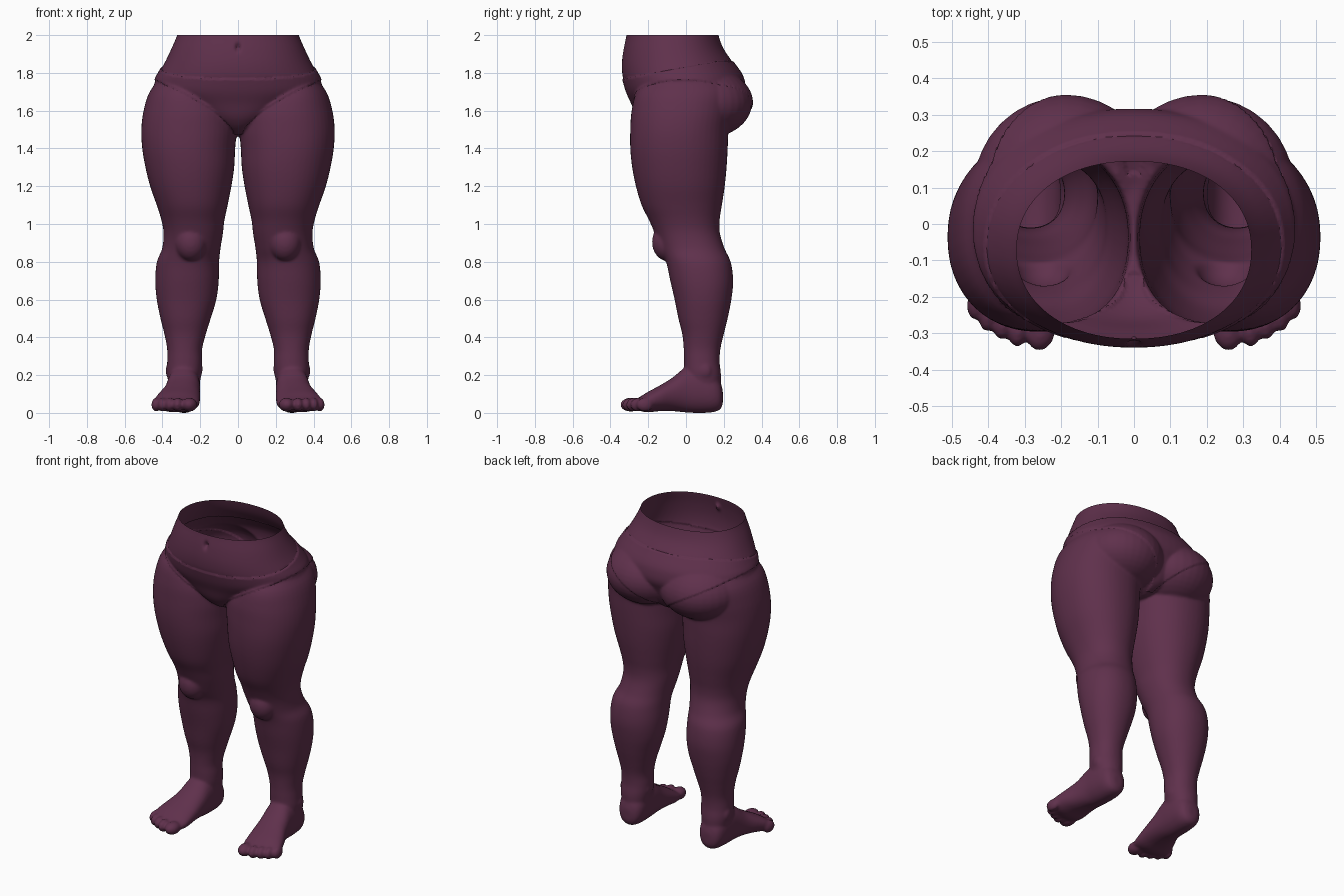
import bpy, bmesh, math
from mathutils import Matrix, Vector

if "Cube" in bpy.data.objects:
    bpy.data.objects.remove(bpy.data.objects["Cube"])

VOXEL = 0.008
bm = bmesh.new()


def spline(rows, steps=4):
    """Smoothly interpolate rows of numbers (Catmull-Rom)."""
    out = []
    for i in range(len(rows) - 1):
        a, b = rows[max(i - 1, 0)], rows[i]
        c, d = rows[i + 1], rows[min(i + 2, len(rows) - 1)]
        for s in range(steps):
            t = s / steps
            out.append([0.5 * (2 * q + (r - p) * t + (2 * p - 5 * q + 4 * r - w) * t * t
                               + (3 * q - p - 3 * r + w) * t ** 3)
                        for p, q, r, w in zip(a, b, c, d)])
    out.append(list(rows[-1]))
    return out


def loft(rows, place, power=2.0, n=48):
    """Skin rounded sections (pos, u0, u1, v0, v1); place maps (pos, u, v) to a point."""
    rings = []
    for pos, u0, u1, v0, v1 in spline(rows):
        ring = []
        for k in range(n):
            a = 2 * math.pi * k / n
            c, s = math.cos(a), math.sin(a)
            u = math.copysign(abs(c) ** (2 / power), c)
            v = math.copysign(abs(s) ** (2 / power), s)
            ring.append(bm.verts.new(place(pos, (u0 + u1) / 2 + u * (u1 - u0) / 2,
                                           (v0 + v1) / 2 + v * (v1 - v0) / 2)))
        rings.append(ring)
    for r, q in zip(rings, rings[1:]):
        for k in range(n):
            bm.faces.new((r[k], r[(k + 1) % n], q[(k + 1) % n], q[k]))
    bm.faces.new(rings[0])
    bm.faces.new(rings[-1])


def ball(center, radii, turn=0.0):
    m = (Matrix.Translation(center) @ Matrix.Rotation(turn, 4, 'Z')
         @ Matrix.Diagonal((*radii, 1)))
    bmesh.ops.create_uvsphere(bm, u_segments=32, v_segments=20, radius=1, matrix=m)


# leg: height, inner x, outer x, front y, back y
leg = [(0.08, .22, .35, .03, .18), (0.2, .195, .375, -.005, .185), (0.27, .19, .375, -.01, .178),
       (0.34, .19, .375, -.012, .182), (0.42, .17, .39, -.02, .2), (0.5, .145, .41, -.04, .22),
       (0.6, .115, .43, -.06, .24), (0.7, .102, .438, -.083, .25), (0.8, .1, .43, -.105, .237),
       (0.87, .093, .402, -.135, .205), (0.95, .08, .394, -.165, .18), (1.02, .072, .405, -.195, .178),
       (1.1, .055, .43, -.235, .19), (1.2, .035, .465, -.265, .205), (1.3, .02, .49, -.285, .215),
       (1.4, .015, .507, -.295, .221), (1.5, .008, .512, -.295, .225), (1.6, .02, .5, -.288, .24),
       (1.7, .08, .468, -.26, .24), (1.79, .16, .40, -.18, .18)]
# foot: y, inner x, outer x, sole z, upper z
foot = [(.195, .26, .31, .05, .12), (.18, .225, .345, .02, .17), (.14, .205, .365, .006, .22),
        (.07, .2, .373, .002, .25), (0, .2, .378, .005, .245), (-.07, .2, .395, .012, .19),
        (-.14, .2, .425, .012, .147), (-.2, .203, .445, .006, .115), (-.24, .208, .435, .012, .09),
        (-.275, .22, .395, .025, .07)]
# toes: x, y, half width, half length
toes = [(.257, -.292, .041, .056), (.317, -.29, .027, .048), (.36, -.272, .026, .046),
        (.4, -.25, .025, .046), (.433, -.218, .025, .045)]
for side in (1, -1):
    loft(leg, lambda p, u, v: (side * u, v, p), 2.15)
    loft(foot, lambda p, u, v: (side * u, p, v), 2.2)
    for x, y, w, l in toes:
        ball((side * x, y, .046), (w, l, .037), side * .12)
    # kneecap, ankle bones, calf and buttock
    ball((side * .25, -.095, .905), (.085, .085, .1))
    ball((side * .205, .09, .235), (.018, .035, .04))
    ball((side * .365, .1, .225), (.018, .035, .04))
    ball((side * .19, .1, 1.64), (.25, .25, .185))

# pelvis: height, half width, front y, back y
pelvis = [(1.468, .03, -.1, .1), (1.5, .09, -.19, .2), (1.56, .21, -.25, .25),
          (1.64, .36, -.285, .285), (1.7, .44, -.312, .31), (1.76, .438, -.33, .305),
          (1.8, .418, -.338, .288), (1.86, .385, -.339, .245), (1.93, .352, -.33, .198),
          (2.0, .322, -.315, .172), (2.05, .31, -.31, .165)]
loft([(z, -h, h, f, b) for z, h, f, b in pelvis], lambda p, u, v: (u, v, p), 2.15, 64)

bmesh.ops.recalc_face_normals(bm, faces=bm.faces)
mesh = bpy.data.meshes.new("lower_body")
bm.to_mesh(mesh)
bm.free()
body = bpy.data.objects.new("lower_body", mesh)
bpy.context.collection.objects.link(body)
bpy.context.view_layer.objects.active = body
body.select_set(True)

# fuse all parts into one soft skin
fuse = body.modifiers.new("fuse", 'REMESH')
fuse.mode = 'VOXEL'
fuse.voxel_size = VOXEL
soft = body.modifiers.new("soften", 'SMOOTH')
soft.factor = 0.5
soft.iterations = 8
for name in ("fuse", "soften"):
    bpy.ops.object.modifier_apply(modifier=name)


def waist_line(co):
    return 1.772 + 0.09 * min(max((co.y + .33) / .5, 0), 1)


def leg_line(co):
    t = max(abs(co.x) - .02, 0) / .43
    return 1.475 + 0.29 * min(t, 1.1) ** .65


bm = bmesh.new()
bm.from_mesh(body.data)
# open waist
bmesh.ops.bisect_plane(bm, geom=bm.verts[:] + bm.edges[:] + bm.faces[:],
                       plane_co=(0, 0, 2), plane_no=(0, 0, 1), clear_outer=True)
bm.normal_update()
shift = {}
for v in bm.verts:
    co = v.co
    if co.z < 1.44:
        continue
    # raised briefs between the waist line and the leg lines
    top, low = waist_line(co) - co.z, co.z - leg_line(co)
    if abs(v.normal.z) < .7:
        for gap, sign in ((top, 1), (low, -1)):
            if abs(gap) < VOXEL * .5:
                shift[v] = Vector((0, 0, gap * sign))
    if top > VOXEL * .5 and low > VOXEL * .5:
        shift[v] = v.normal * .006
    # navel
    if co.y < -.2:
        d = (co.x / .012) ** 2 + ((co.z - 1.935) / .02) ** 2
        if d < 6:
            shift[v] = shift.get(v, Vector()) + Vector((0, .022 * math.exp(-d), 0))
for v, move in shift.items():
    v.co += move
floor = min(v.co.z for v in bm.verts)
for v in bm.verts:
    v.co.z -= floor * max(0, 1 - v.co.z / 2)
bm.to_mesh(body.data)
bm.free()

plum = bpy.data.materials.new("plum")
plum.diffuse_color = (.115, .03, .072, 1)
plum.use_nodes = True
plum.node_tree.nodes["Principled BSDF"].inputs["Base Color"].default_value = plum.diffuse_color
body.data.materials.clear()
body.data.materials.append(plum)
for p in body.data.polygons:
    p.material_index = 0
bpy.ops.object.shade_smooth_by_angle(angle=math.radians(50))
